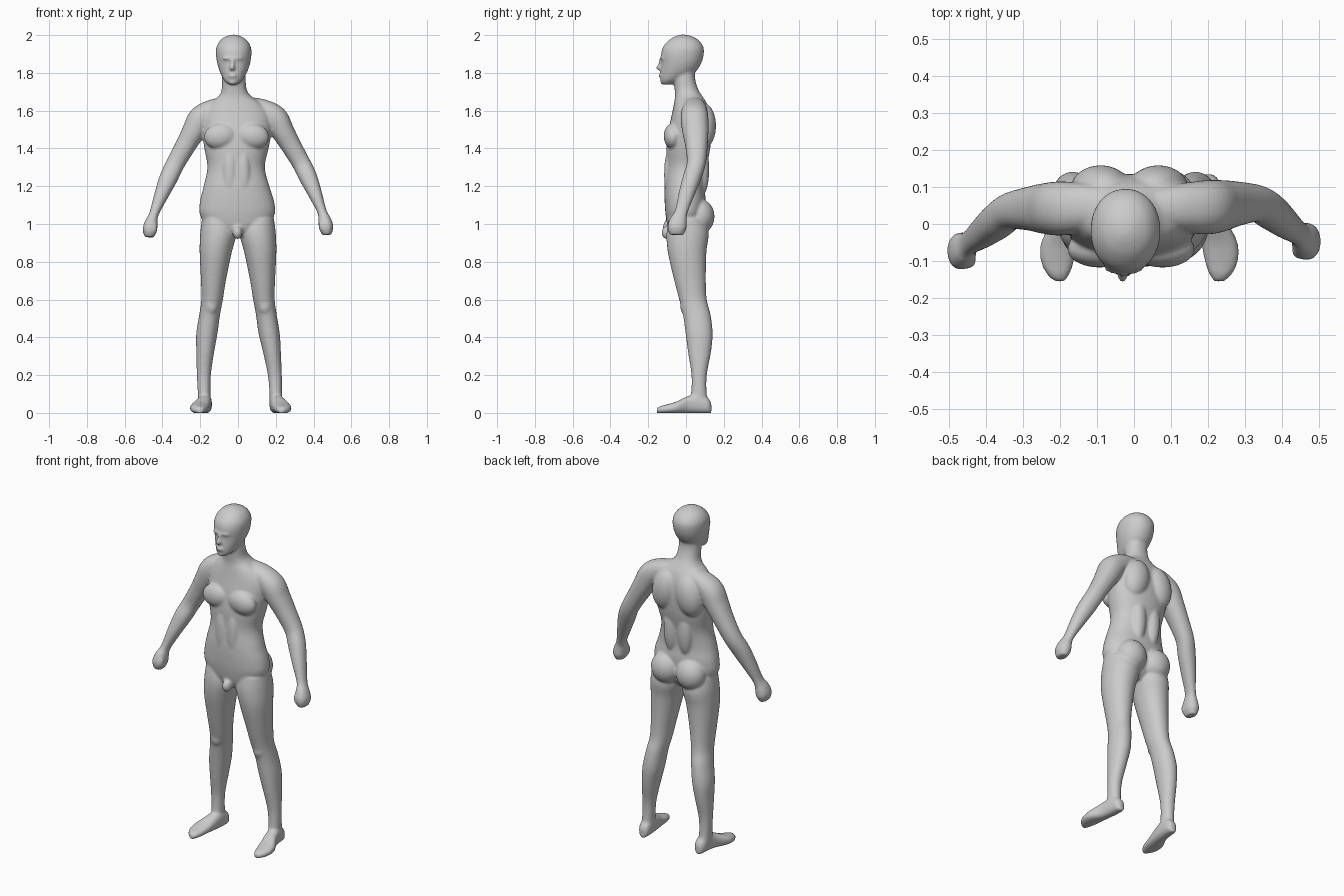
import bpy, bmesh, math
from mathutils import Vector, Matrix

bm = bmesh.new()
X, Y, Z = Vector((1, 0, 0)), Vector((0, 1, 0)), Vector((0, 0, 1))


def spline(secs, steps=5):
    """Catmull-Rom interpolation through section tuples."""
    out = []
    for i in range(len(secs) - 1):
        p0, p1 = secs[max(i - 1, 0)], secs[i]
        p2, p3 = secs[i + 1], secs[min(i + 2, len(secs) - 1)]
        for k in range(steps):
            t = k / steps
            out.append([0.5 * (2 * b + (c - a) * t + (2 * a - 5 * b + 4 * c - d) * t * t
                               + (3 * b - a - 3 * c + d) * t ** 3)
                        for a, b, c, d in zip(p0, p1, p2, p3)])
    return out + [list(secs[-1])]


def loft(secs, frame, power=2.2, sides=40):
    """Closed tube through sections (x, y, z, radius_u, radius_v)."""
    pts = spline(secs)
    rings = []
    for i, (x, y, z, a, b) in enumerate(pts):
        c = Vector((x, y, z))
        if frame == 'path':
            n0, n1 = pts[max(i - 1, 0)], pts[min(i + 1, len(pts) - 1)]
            t = (Vector(n1[:3]) - Vector(n0[:3])).normalized()
            u = t.cross(Y).normalized()
            v = u.cross(t)
        else:
            u, v = X, (Z if frame == 'y' else Y)
        ring = []
        for k in range(sides):
            w = 2 * math.pi * k / sides
            cs, sn = math.cos(w), math.sin(w)
            e = 2 / power
            ring.append(bm.verts.new(c + u * a * math.copysign(abs(cs) ** e, cs)
                                     + v * b * math.copysign(abs(sn) ** e, sn)))
        rings.append(ring)
    for r, q in zip(rings, rings[1:]):
        for k in range(sides):
            m = (k + 1) % sides
            bm.faces.new((r[k], r[m], q[m], q[k]))
    bm.faces.new(rings[0])
    bm.faces.new(rings[-1])


def upright(rows, power=2.2):
    """Loft from rows (z, centre_x, half_width, front_y, back_y)."""
    loft([(x, (f + b) / 2, z, w, (b - f) / 2) for z, x, w, f, b in rows], 'z', power)


def blob(c, r, tilt=0.0):
    """Ellipsoid muscle or feature, tilted about y."""
    m = Matrix.Translation(c) @ Matrix.Rotation(tilt, 4, 'Y') @ Matrix.Diagonal((*r, 1))
    bmesh.ops.create_uvsphere(bm, u_segments=28, v_segments=18, radius=1, matrix=m)


# torso and neck
upright([(0.935, 0, 0.05, -0.07, 0.05), (0.98, -0.003, 0.15, -0.095, 0.09),
         (1.05, -0.004, 0.198, -0.108, 0.10), (1.12, -0.005, 0.196, -0.113, 0.105),
         (1.20, -0.008, 0.174, -0.113, 0.098), (1.30, -0.01, 0.152, -0.104, 0.108),
         (1.40, -0.008, 0.170, -0.104, 0.128), (1.50, -0.006, 0.184, -0.092, 0.135),
         (1.58, -0.006, 0.178, -0.075, 0.128), (1.635, -0.01, 0.140, -0.064, 0.112),
         (1.675, -0.016, 0.088, -0.058, 0.088), (1.71, -0.02, 0.067, -0.06, 0.066),
         (1.77, -0.022, 0.062, -0.065, 0.048), (1.83, -0.023, 0.06, -0.06, 0.05)])

# head
upright([(1.738, -0.027, 0.022, -0.125, -0.075), (1.76, -0.026, 0.047, -0.134, -0.03),
         (1.80, -0.024, 0.070, -0.134, 0.045), (1.85, -0.023, 0.087, -0.130, 0.08),
         (1.90, -0.023, 0.094, -0.132, 0.094), (1.94, -0.023, 0.090, -0.120, 0.091),
         (1.975, -0.023, 0.068, -0.088, 0.065), (1.994, -0.023, 0.038, -0.055, 0.03),
         (2.002, -0.023, 0.012, -0.03, 0.0)], 2.1)
# nose, brow, lips, chin
blob((-0.031, -0.134, 1.828), (0.014, 0.025, 0.018))
blob((-0.029, -0.131, 1.85), (0.010, 0.016, 0.032))
blob((-0.028, -0.118, 1.877), (0.055, 0.020, 0.012))
blob((-0.029, -0.130, 1.785), (0.024, 0.016, 0.013))
blob((-0.028, -0.122, 1.752), (0.022, 0.014, 0.015))
# groin
blob((-0.003, -0.098, 0.955), (0.026, 0.032, 0.036))

for s in (1, -1):
    left = s < 0
    # chest, abdomen, shoulder blade, lower back and buttock
    blob((s * 0.085 - 0.008, -0.068, 1.465), (0.088, 0.050, 0.068), s * 0.15)
    blob((s * 0.036 - 0.008, -0.092, 1.26), (0.036, 0.024, 0.13))
    blob((s * 0.078 - 0.012, 0.095, 1.52), (0.080, 0.064, 0.12), s * -0.2)
    blob((s * 0.048 - 0.010, 0.085, 1.29), (0.044, 0.038, 0.14))
    blob((s * 0.083 - 0.004, 0.073, 1.04), (0.088, 0.078, 0.092))

    # arm with closed hand
    arm = [(0.05, 0.045, 1.628, 0.045, 0.05), (0.13, 0.045, 1.605, 0.056, 0.065),
           (0.195, 0.045, 1.56, 0.068, 0.073), (0.237, 0.05, 1.49, 0.061, 0.069),
           (0.278, 0.055, 1.42, 0.054, 0.06), (0.333, 0.055, 1.325, 0.049, 0.05),
           (0.370, 0.033, 1.25, 0.048, 0.048), (0.408, 0.003, 1.16, 0.037, 0.042),
           (0.445, -0.025, 1.065, 0.025, 0.034), (0.459, -0.04, 1.02, 0.034, 0.045),
           (0.467, -0.048, 0.98, 0.038, 0.050), (0.470, -0.050, 0.942, 0.024, 0.036)]
    drop = lambda z: max(0.0, min(1.0, (1.6 - z) / 0.35)) if left else 0.0
    loft([(s * x, y - 0.026 * drop(z), z - 0.012 * drop(z), a, b)
          for x, y, z, a, b in arm], 'path')
    blob((s * 0.446, -0.072 - 0.026 * left, 0.985 - 0.012 * left), (0.018, 0.022, 0.036), s * -0.2)

    # leg
    leg = [(1.03, 0.105, 0.085, -0.09, 0.10), (0.95, 0.104, 0.096, -0.103, 0.120),
           (0.85, 0.118, 0.085, -0.096, 0.108), (0.70, 0.130, 0.066, -0.062, 0.105),
           (0.60, 0.137, 0.057, -0.036, 0.110), (0.52, 0.150, 0.055, -0.016, 0.130),
           (0.42, 0.165, 0.056, -0.002, 0.141), (0.32, 0.180, 0.047, 0.011, 0.132),
           (0.20, 0.195, 0.037, 0.029, 0.110), (0.10, 0.200, 0.033, 0.027, 0.110),
           (0.05, 0.200, 0.033, 0.02, 0.124), (0.012, 0.200, 0.030, 0.03, 0.118)]
    inward = lambda z: 0.027 * max(0.0, 1 - z / 0.42) if left else 0.0
    upright([(z, s * (x - inward(z)), w, f, b) for z, x, w, f, b in leg], 2.1)
    # kneecap
    blob((s * 0.142, -0.005, 0.57), (0.034, 0.026, 0.05))

    # foot: rows of (y, centre_x, half_width, top)
    foot = [(0.134, 0.200, 0.014, 0.05), (0.115, 0.200, 0.031, 0.08),
            (0.06, 0.204, 0.036, 0.10), (0.01, 0.212, 0.039, 0.088),
            (-0.05, 0.231, 0.049, 0.060), (-0.10, 0.236, 0.045, 0.045),
            (-0.135, 0.234, 0.031, 0.036), (-0.155, 0.230, 0.014, 0.026)]
    loft([(s * (x - (0.029 if left else 0)), y, h / 2 - 0.001, w, h / 2 + 0.001)
          for y, x, w, h in foot], 'y', 2.5)

bmesh.ops.recalc_face_normals(bm, faces=bm.faces)
for f in bm.faces:
    f.smooth = True
mesh = bpy.data.meshes.new("body")
bm.to_mesh(mesh)
bm.free()
body = bpy.data.objects.new("body", mesh)
bpy.context.collection.objects.link(body)

# fuse all parts into one smooth skin
fuse = body.modifiers.new("fuse", 'REMESH')
fuse.mode = 'VOXEL'
fuse.voxel_size = 0.007
fuse.use_smooth_shade = True
soften = body.modifiers.new("soften", 'SMOOTH')
soften.factor = 0.5
soften.iterations = 7
